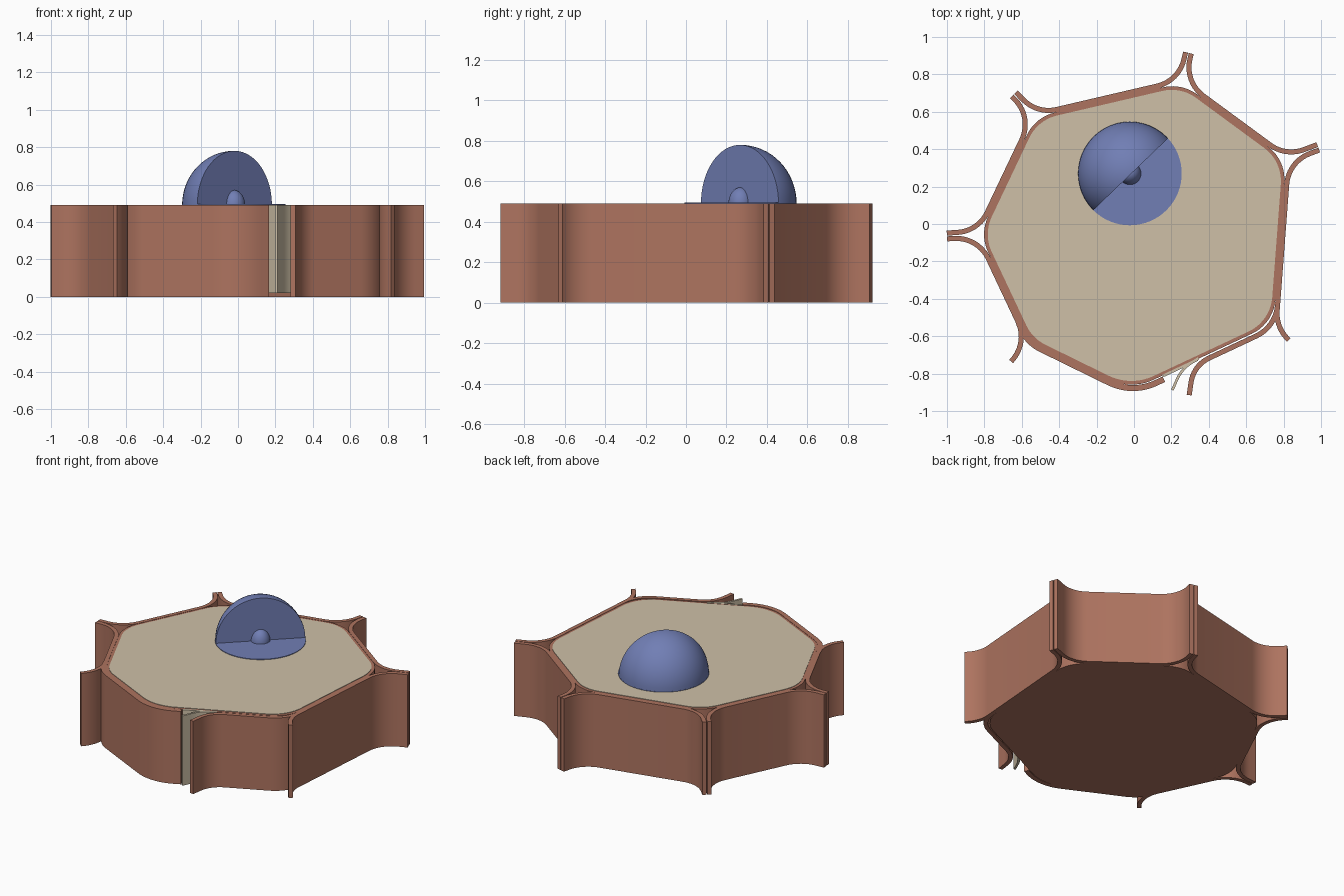
import bpy, bmesh, math
from mathutils import Vector as V

if "Cube" in bpy.data.objects:
    bpy.data.objects.remove(bpy.data.objects["Cube"])

H, T = 0.49, 0.027          # wall height and thickness


def mat(name, rgb):
    m = bpy.data.materials.new(name)
    m.diffuse_color = (*rgb, 1)
    m.use_nodes = True
    m.node_tree.nodes["Principled BSDF"].inputs["Base Color"].default_value = m.diffuse_color
    return m


BROWN = mat("wall brown", (0.42, 0.172, 0.115))
BEIGE = mat("cytoplasm beige", (0.62, 0.53, 0.39))
BLUE = mat("nucleus blue", (0.165, 0.21, 0.46))


def finish(name, bm, m, angle=35):
    bmesh.ops.recalc_face_normals(bm, faces=bm.faces)
    me = bpy.data.meshes.new(name)
    bm.to_mesh(me)
    bm.free()
    me.materials.append(m)
    ob = bpy.data.objects.new(name, me)
    bpy.context.collection.objects.link(ob)
    bpy.ops.object.select_all(action='DESELECT')
    ob.select_set(True)
    bpy.context.view_layer.objects.active = ob
    bpy.ops.object.shade_smooth_by_angle(angle=math.radians(angle))
    return ob


def cross_lines(p, d, q, e):
    k = d.x * e.y - d.y * e.x
    w = q - p
    return p + d * ((w.x * e.y - w.y * e.x) / k)


def inset(pts, ds):
    """Move each edge i -> i+1 of a clockwise polygon inwards by ds[i]."""
    n, lines = len(pts), []
    for i in range(n):
        d = (pts[(i + 1) % n] - pts[i]).normalized()
        lines.append((pts[i] + V((d.y, -d.x)) * ds[i], d))
    return [cross_lines(*lines[i - 1], *lines[i]) for i in range(n)]


def fillet(pts, radii, closed=False, steps=10):
    """Round the corners of a path with circular arcs."""
    n, out = len(pts), []
    for i, p in enumerate(pts):
        if not closed and i in (0, n - 1):
            out.append(p)
            continue
        a, b = pts[i - 1] - p, pts[(i + 1) % n] - p
        half = a.angle(b) / 2
        t = min(radii[i] / math.tan(half), a.length * 0.97, b.length * 0.97)
        r = t * math.tan(half)
        a, b = a.normalized(), b.normalized()
        c = p + (a + b).normalized() * (r / math.sin(half))
        u, w = p + a * t - c, p + b * t - c
        sweep = u.angle(w)
        for k in range(steps + 1):
            f = k / steps
            v = (u * math.sin((1 - f) * sweep) + w * math.sin(f * sweep)) / math.sin(sweep)
            out.append(c + v)
    return out


def prism(name, pts, z0, z1, m):
    bm = bmesh.new()
    f = bm.faces.new([bm.verts.new((p.x, p.y, z0)) for p in pts])
    r = bmesh.ops.extrude_face_region(bm, geom=[f])
    bmesh.ops.translate(bm, vec=(0, 0, z1 - z0),
                        verts=[g for g in r['geom'] if isinstance(g, bmesh.types.BMVert)])
    return finish(name, bm, m)


def strip(name, path, thick, z0, z1, m):
    """Upright sheet of constant thickness along a path."""
    bm, rings = bmesh.new(), []
    for i, p in enumerate(path):
        d = (path[min(i + 1, len(path) - 1)] - path[max(i - 1, 0)]).normalized()
        s = V((-d.y, d.x)) * thick / 2
        rings.append([bm.verts.new((q.x, q.y, z))
                      for q, z in ((p + s, z0), (p - s, z0), (p - s, z1), (p + s, z1))])
    for a, b in zip(rings, rings[1:]):
        for k in range(4):
            bm.faces.new((a[k], a[(k + 1) % 4], b[(k + 1) % 4], b[k]))
    bm.faces.new(rings[0])
    bm.faces.new(rings[-1])
    return finish(name, bm, m)


# Clockwise outline: left, upper left, top, right, lower right, bottom, lower left
OUT = [V(p) for p in ((-0.855, -0.055), (-0.546, 0.595), (0.26, 0.783), (0.841, 0.356),
                      (0.771, -0.567), (0, -0.928), (-0.577, -0.645))]
TIPS = {0: (-1, -0.064), 1: (-0.642, 0.693), 2: (0.291, 0.915), 3: (0.985, 0.41),
        4: (0.828, -0.62), 6: (-0.657, -0.735)}
SINGLE = (4, 6)
R = [0.22] * 5 + [0.28, 0.22]

# Cell body and cytoplasm top
EDGE = [T, T, T, T, 0.042, T, T]
prism("cell_body", fillet(inset(OUT, EDGE), R, True), 0, H - 0.002, BROWN)
prism("cytoplasm_top", fillet(inset(OUT, [e + 0.018 for e in EDGE]), R, True),
      H - 0.01, H + 0.001, BEIGE)

# Neighbouring wall sheets, flaring outwards into legs at the corners
MID = inset(OUT, [T / 2] * 7)
for i, name in ((0, "upper_left"), (1, "back"), (2, "back_right"), (3, "right"), (6, "lower_left")):
    j = (i + 1) % 7
    side = MID[j] - MID[i]
    ends = []
    for a, b in ((i, j), (j, i)):
        tip = V(TIPS[a])
        leg = (tip - OUT[a]).normalized()
        n = V((-leg.y, leg.x))
        if n.dot(OUT[b] - OUT[a]) < 0:
            n = -n
        tip = tip + n * (0 if a in SINGLE else T / 2 + 0.002)
        ends.append((tip, cross_lines(tip, leg, MID[i], side)))
    path = [ends[0][0], ends[0][1], ends[1][1], ends[1][0]]
    strip(name + "_wall", fillet(path, [0, 0.19, 0.19, 0]), T, 0, H, BROWN)

# Front walls, open at the peeled gap
low = inset(OUT, [T / 2, T / 2, T / 2, T / 2, 0.021, T / 2, T / 2])
run = (low[4] - low[5]).normalized()


def on_front(x):
    return low[5] + run * ((x - low[5].x) / run.x)


start = low[6] + (low[0] - low[6]).normalized() * 0.115
strip("front_left_wall", fillet([start, low[6], low[5], on_front(0.16)], [0, 0.21, 0.29, 0]),
      T + 0.005, 0, H, BROWN)
start = low[4] + (low[3] - low[4]).normalized() * 0.13
strip("front_right_wall", fillet([start, low[4], on_front(0.318), V((0.295, -0.915))],
                                 [0, 0.2, 0.17, 0]), T, 0, H, BROWN)

# Exposed membrane in the gap and its peeled flap
strip("gap_membrane", [V((0.155, -0.812)), V((0.34, -0.725))], 0.014, 0.02, H, BEIGE)
strip("membrane_flap", fillet([V((0.345, -0.718)), V((0.255, -0.775)), V((0.205, -0.888))],
                              [0, 0.2, 0]), 0.014, 0.02, H, BEIGE)

# Nucleus: half dome standing on a disc, with a small core
C = V((-0.022, 0.27, H))


def ball(name, r, zr, cuts):
    bm = bmesh.new()
    bmesh.ops.create_uvsphere(bm, u_segments=48, v_segments=32, radius=r)
    bmesh.ops.scale(bm, vec=(1, 1, zr / r), verts=bm.verts)
    for co, no in cuts:
        res = bmesh.ops.bisect_plane(bm, geom=bm.verts[:] + bm.edges[:] + bm.faces[:],
                                     plane_co=co, plane_no=no, clear_outer=True)
        cut = [g for g in res['geom_cut'] if isinstance(g, bmesh.types.BMEdge)]
        bmesh.ops.holes_fill(bm, edges=cut, sides=0)
    bmesh.ops.translate(bm, vec=C, verts=bm.verts)
    return finish(name, bm, BLUE)


ball("nucleus_dome", 0.277, 0.29, [((0, 0, 0.0007), (0, 0, -1)), ((0.004, -0.004, 0), (1, -1.04, 0))])
ball("nucleolus", 0.06, 0.08, [((0, 0, 0.0007), (0, 0, -1))])
ring = [V((C.x + 0.277 * math.cos(k * math.tau / 64), C.y + 0.277 * math.sin(k * math.tau / 64)))
        for k in range(64)]
prism("nucleus_disc", ring, H - 0.002, H + 0.005, BLUE)
